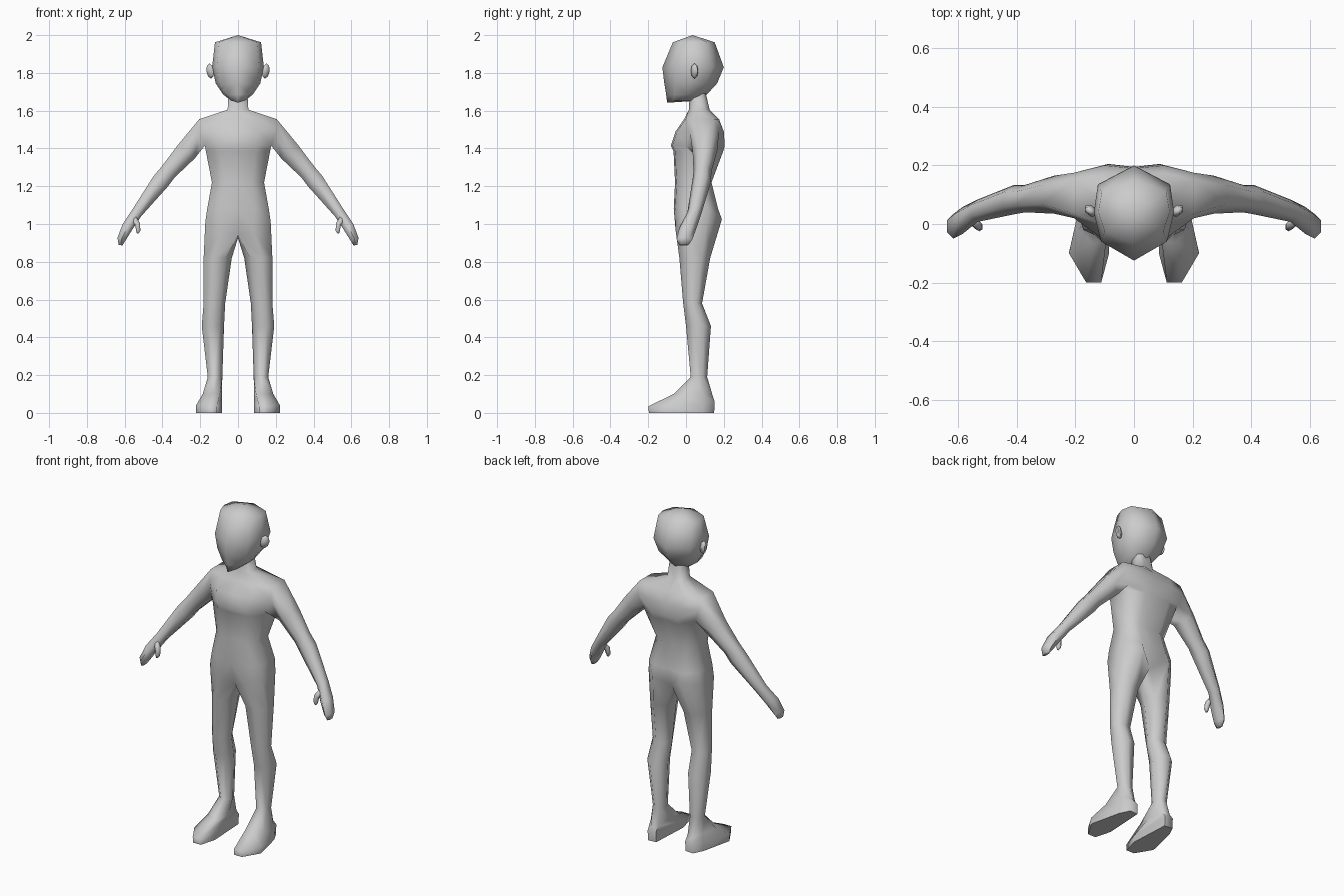
import bpy, bmesh, math
from mathutils import Vector

if "Cube" in bpy.data.objects:
    bpy.data.objects.remove(bpy.data.objects["Cube"])

skin = bpy.data.materials.new("plain_grey")
skin.diffuse_color = (0.6, 0.6, 0.6, 1)
skin.use_nodes = True
skin.node_tree.nodes["Principled BSDF"].inputs["Base Color"].default_value = skin.diffuse_color


def verts(bm, pts):
    return [bm.verts.new(p) for p in pts]


def bridge(bm, a, b, closed=True, skip=()):
    """Join two equal rows of vertices with quads."""
    n = len(a)
    for i in range(n if closed else n - 1):
        if i not in skip:
            j = (i + 1) % n
            bm.faces.new((a[i], a[j], b[j], b[i]))


def tube(bm, path, start=None):
    """Six-sided limb along (x, y, z, thickness, width) stations, capped at the end."""
    prev = start
    for k, (x, y, z, t, w) in enumerate(path):
        p, q = path[max(k - 1, 0)], path[min(k + 1, len(path) - 1)]
        d = Vector((q[0] - p[0], 0, q[2] - p[2])).normalized()
        up = Vector((-d.z, 0, d.x))
        ring = verts(bm, [Vector((x, y, z)) + up * t * math.sin(math.radians(a))
                          - Vector((0, w * math.cos(math.radians(a)), 0))
                          for a in (60, 0, -60, -120, 180, 120)])
        if prev:
            bridge(bm, prev, ring)
        else:
            bm.faces.new(ring)
        prev = ring
    bm.faces.new(prev)


def finish(bm, name):
    """Mirror the +x half, weld the centre line and make a smooth object."""
    copy = bmesh.ops.duplicate(bm, geom=bm.verts[:] + bm.edges[:] + bm.faces[:])["geom"]
    for v in copy:
        if isinstance(v, bmesh.types.BMVert):
            v.co.x *= -1
    bmesh.ops.remove_doubles(bm, verts=bm.verts[:], dist=0.0005)
    bmesh.ops.recalc_face_normals(bm, faces=bm.faces[:])
    me = bpy.data.meshes.new(name)
    bm.to_mesh(me)
    bm.free()
    me.materials.append(skin)
    ob = bpy.data.objects.new(name, me)
    bpy.context.collection.objects.link(ob)
    bpy.ops.object.select_all(action='DESELECT')
    ob.select_set(True)
    bpy.context.view_layer.objects.active = ob
    bpy.ops.object.shade_smooth_by_angle(angle=math.radians(75))


# --- Body: half rings from front centre round the side to back centre ---
bm = bmesh.new()
torso = [  # z, half width, front y, back y, side front y, side back y
    (1.69, 0.050, 0.02, 0.10, 0.045, 0.085),
    (1.605, 0.055, 0.015, 0.12, 0.04, 0.10),
    (1.555, 0.205, -0.01, 0.170, 0.035, 0.15),
    (1.49, 0.205, -0.055, 0.195, 0.02, 0.175),
    (1.415, 0.175, -0.08, 0.20, 0.0, 0.16),
    (1.385, 0.170, -0.066, 0.192, 0.0, 0.15),
    (1.22, 0.138, -0.058, 0.13, -0.01, 0.09),
    (1.08, 0.163, -0.065, 0.165, -0.02, 0.12),
]
rows = []
for z, w, yf, yb, sf, sb in torso:
    rows.append(verts(bm, [(0, yf, z), (w * .55, yf + .008, z), (w, sf, z),
                           (w, sb, z), (w * .5, yb + .005, z), (0, yb - .005, z)]))
bm.faces.new(rows[0])
for k in range(len(rows) - 1):
    bridge(bm, rows[k], rows[k + 1], False, skip=(2,) if k in (2, 3) else ())

# Hip line: the last row dips to the crotch and closes into a leg loop
hip = verts(bm, [(0, -.03, .94), (.08, -.055, .965), (.173, -.02, 1.01),
                 (.173, .11, 1.01), (.09, .19, 1.025), (0, .135, .965)])
bridge(bm, rows[-1], hip, False)
loop = hip + verts(bm, [(0, .05, .925)])

# Leg
for z, x0, x1, y0, y1 in [(.82, .033, .182, -.035, .128), (.58, .068, .182, -.015, .085),
                          (.46, .074, .192, 0, .132), (.19, .083, .16, .025, .112)]:
    ring = []
    for i in range(7):
        a = math.pi + (i + 1) * math.tau / 7
        ring.append((x0 + (x1 - x0) * (math.cos(a) + 1) / 1.901,
                     (y0 + y1) / 2 + (y1 - y0) / 2 * math.sin(a) / .975, z))
    ring = verts(bm, ring)
    bridge(bm, loop, ring)
    loop = ring

# Foot: instep, upper edge of the sole, ground
instep = [(.095, -.06, .10), (.14, -.065, .10), (.187, -.02, .10), (.172, .09, .10),
          (.135, .143, .085), (.098, .125, .09), (.085, .03, .10)]
edge = [(.112, -.2, .035), (.163, -.2, .035), (.222, -.10, .04), (.18, .09, .05),
        (.15, .152, .06), (.098, .148, .06), (.085, -.10, .04)]
for pts in (instep, edge, [(x, y * .98, 0) for x, y, z in edge]):
    ring = verts(bm, pts)
    bridge(bm, loop, ring)
    loop = ring
bm.faces.new(loop)

# Arm and hand grow from the open shoulder
s, c, a = rows[2], rows[3], rows[4]
tube(bm, [(.272, .10, 1.385, .066, .065), (.37, .087, 1.275, .052, .047),
          (.41, .083, 1.225, .054, .05), (.535, .045, 1.06, .034, .038),
          (.585, .012, .985, .034, .046), (.617, -.008, .92, .026, .042),
          (.622, -.012, .888, .012, .025)],
     [s[2], c[2], a[2], a[3], c[3], s[3]])
finish(bm, "body")

# --- Thumbs ---
bm = bmesh.new()
tube(bm, [(.556, .015, 1.035, .018, .018), (.532, -.006, 1.0, .016, .016),
          (.528, -.012, .965, .013, .013), (.532, -.014, .95, .006, .006)])
finish(bm, "thumbs")

# --- Head ---
bm = bmesh.new()
crown = bm.verts.new((0, .035, 2.0))
prev = None
for z, w, yf, yb in [(1.962, .122, -.07, .152), (1.83, .137, -.125, .20),
                     (1.745, .118, -.115, .165), (1.685, .078, -.105, .11),
                     (1.652, .035, -.10, .05)]:
    d = yb - yf
    row = verts(bm, [(0, yf, z - (.01 if z < 1.66 else 0)), (w * .82, yf + d * .2, z),
                     (w, yf + d * .5, z), (w * .9, yf + d * .8, z), (0, yb, z)])
    if prev:
        bridge(bm, prev, row, False)
    else:
        for i in range(4):
            bm.faces.new((crown, row[i], row[i + 1]))
    prev = row
bm.faces.new(prev)
finish(bm, "head")

# --- Ears ---
bm = bmesh.new()
bmesh.ops.create_uvsphere(bm, u_segments=6, v_segments=4, radius=1)
for v in bm.verts:
    x, y, z = v.co
    v.co = (.147 + x * .024 + z * .004, .045 + y * .02 + x * .008, 1.81 + z * .04)
finish(bm, "ears")
